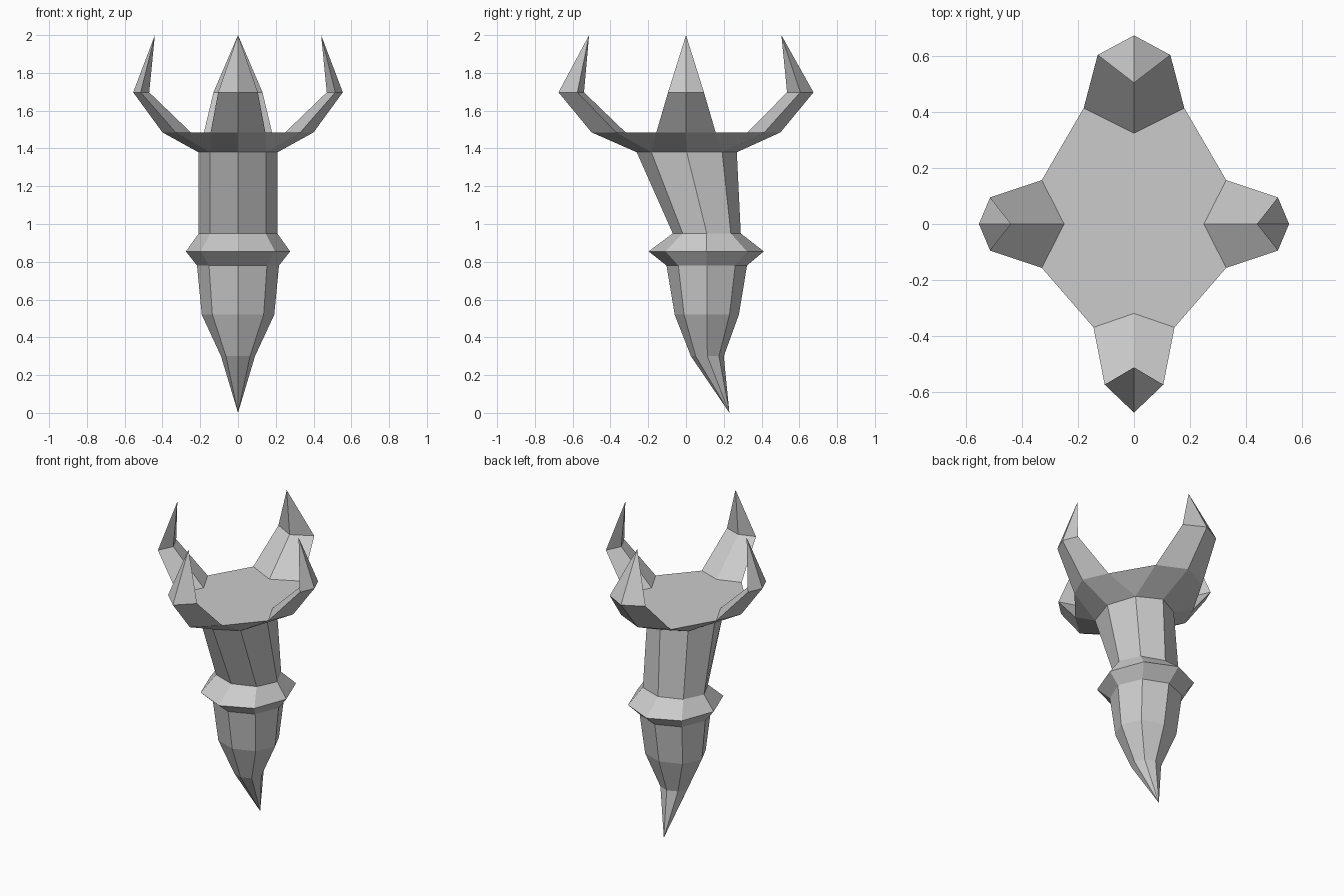
import bpy
from math import sin, cos, tau

if "Cube" in bpy.data.objects:
    bpy.data.objects.remove(bpy.data.objects["Cube"])


def make_object(name, verts, faces):
    mesh = bpy.data.meshes.new(name)
    mesh.from_pydata(verts, [], faces)
    mesh.update()
    obj = bpy.data.objects.new(name, mesh)
    bpy.context.collection.objects.link(obj)
    return obj


def loft(name, rings, tip=None, tip_first=False):
    """Skin equal-size rings (counter-clockwise, rising) and close to a point."""
    n = len(rings[0])
    verts = [v for r in rings for v in r]
    faces = []
    for k in range(len(rings) - 1):
        for i in range(n):
            j = (i + 1) % n
            faces.append((k*n + i, k*n + j, (k+1)*n + j, (k+1)*n + i))
    if tip:
        t, base = len(verts), 0 if tip_first else (len(rings) - 1) * n
        verts.append(tip)
        for i in range(n):
            a, b = base + i, base + (i + 1) % n
            faces.append((b, a, t) if tip_first else (a, b, t))
    return make_object(name, verts, faces)


def octagon(z, yc, rx, ry):
    return [(rx * cos(i * tau / 8), yc + ry * sin(i * tau / 8), z) for i in range(8)]


# Octagonal sections: height, y centre, x radius, y radius
point = octagon(0.30, 0.113, 0.09, 0.087)
belly = octagon(0.52, 0.11, 0.192, 0.17)
collar_low = octagon(0.78, 0.11, 0.217, 0.213)
collar_mid = octagon(0.855, 0.107, 0.276, 0.305)
collar_top = octagon(0.95, 0.11, 0.208, 0.18)
neck_top = octagon(1.38, 0.004, 0.21, 0.265)

loft("pointed_base", [point, belly, collar_low], (0, 0.23, 0), True)
loft("collar", [collar_low, collar_mid, collar_top])
loft("neck", [collar_top, neck_top])

# Horns in order right, back, left, front:
# angle direction, base (inner, side, outer, half width), mid (same), tip reach
SIDE = ((0.25, 0.33, 0.40, 0.157), (0.47, 0.515, 0.555, 0.095), 0.44)
BACK = ((0.325, 0.415, 0.50, 0.18), (0.535, 0.605, 0.675, 0.13), 0.505)
FRONT = ((0.32, 0.37, 0.50, 0.145), (0.54, 0.575, 0.675, 0.105), 0.513)
horns = [("right_horn", (1, 0), SIDE), ("back_horn", (0, 1), BACK),
         ("left_horn", (-1, 0), SIDE), ("front_horn", (0, -1), FRONT)]


def horn_ring(d, section, z):
    inner, side, outer, w = section
    pts = [(inner, 0), (side, -w), (outer, 0), (side, w)]
    return [(a * d[0] - b * d[1], a * d[1] + b * d[0], z) for a, b in pts]


crown_rim = []
for name, d, (base, mid, reach) in horns:
    ring = horn_ring(d, base, 1.485)
    loft(name, [ring, horn_ring(d, mid, 1.697)], (reach * d[0], reach * d[1], 2.0))
    crown_rim += ring

# Crown: flared underside from the neck to the horn roots, flat top between horns
faces = []
for k in range(4):
    inner, s0, outer, s1 = (8 + 4*k + i for i in range(4))
    next_s0 = 8 + 4 * ((k + 1) % 4) + 1
    before, here, after = (2*k - 1) % 8, 2*k, 2*k + 1
    faces += [(before, here, outer, s0), (here, after, s1, outer), (after, next_s0, s1)]
top = []
for k in range(4):
    top += [8 + 4*k + 1, 8 + 4*k, 8 + 4*k + 3]
faces.append(tuple(top))
make_object("crown", neck_top + crown_rim, faces)
